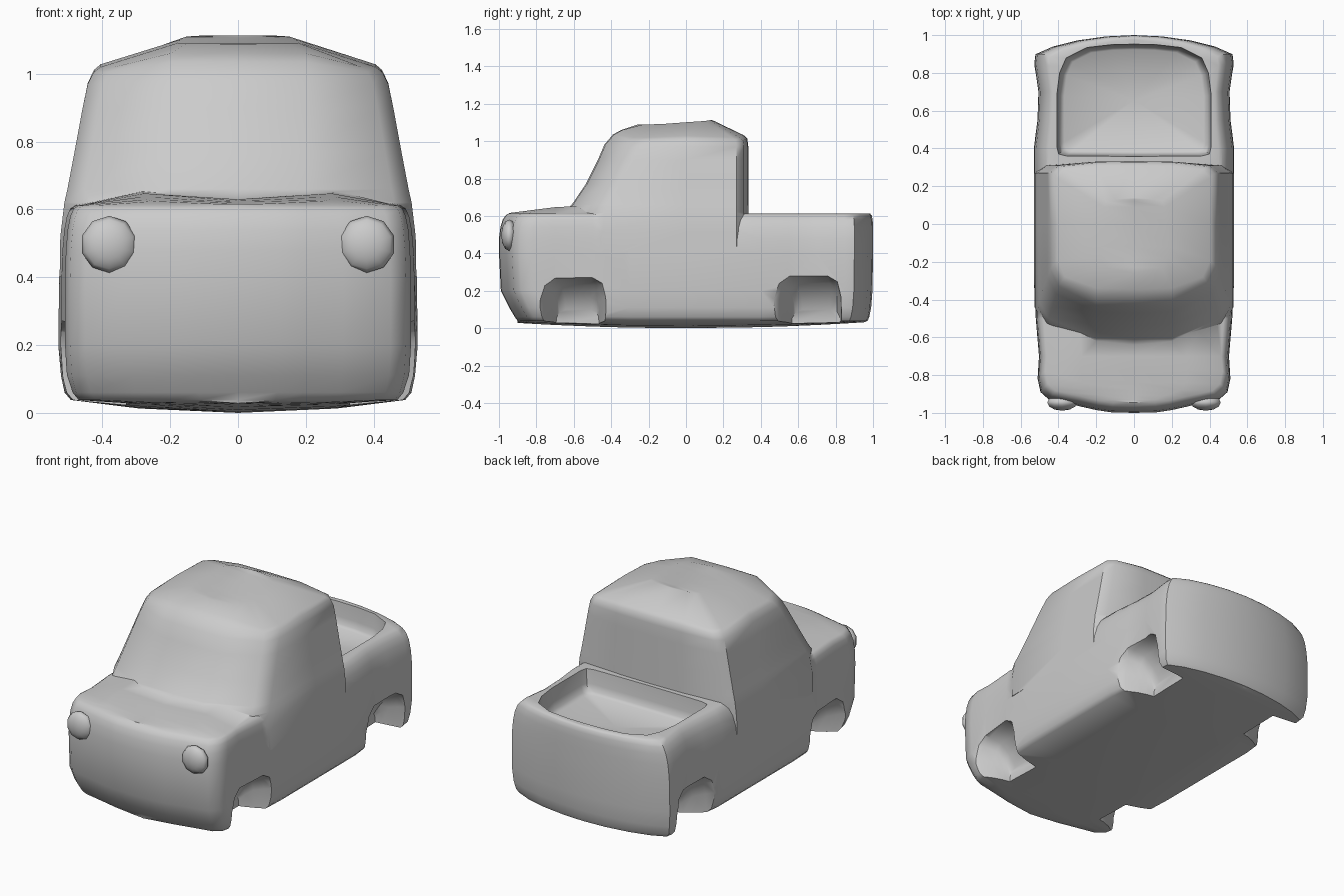
import bpy, bmesh

if "Cube" in bpy.data.objects:
    bpy.data.objects.remove(bpy.data.objects["Cube"])


def loft(name, rings, cap=True):
    """Skin a list of closed rings that share a point count."""
    bm = bmesh.new()
    loops = [[bm.verts.new(p) for p in ring] for ring in rings]
    n = len(loops[0])
    for a, b in zip(loops, loops[1:]):
        for i in range(n):
            j = (i + 1) % n
            bm.faces.new((a[i], a[j], b[j], b[i]))
    if cap:
        bm.faces.new(loops[0])
        bm.faces.new(loops[-1])
    bmesh.ops.remove_doubles(bm, verts=bm.verts, dist=0.0005)
    bmesh.ops.recalc_face_normals(bm, faces=bm.faces)
    mesh = bpy.data.meshes.new(name)
    bm.to_mesh(mesh)
    bm.free()
    ob = bpy.data.objects.new(name, mesh)
    bpy.context.collection.objects.link(ob)
    return ob


def mirrored(half):
    """Close a half outline (front centre to rear centre) across x = 0."""
    return half + [(-p[0],) + tuple(p[1:]) for p in half[-2:0:-1]]


def boolean(target, tool, operation):
    mod = target.modifiers.new(operation, 'BOOLEAN')
    mod.object, mod.operation, mod.solver = tool, operation, 'EXACT'
    bpy.context.view_layer.objects.active = target
    bpy.ops.object.modifier_apply(modifier=mod.name)
    bpy.data.objects.remove(tool)


def smooth(ob, angle):
    bpy.ops.object.select_all(action='DESELECT')
    ob.select_set(True)
    bpy.context.view_layer.objects.active = ob
    bpy.ops.object.shade_smooth_by_angle(angle=angle)


# Lower body: plan outline stacked from floor to bonnet and bed rim
PLAN = [(0, -1), (.12, -.997), (.2, -.985), (.31, -.96), (.45, -.93), (.495, -.89), (.51, -.82),
        (.503, -.7), (.52, -.5), (.53, -.3), (.53, 0), (.53, .4), (.512, .55), (.507, .7),
        (.528, .85), (.522, .9), (.43, .94), (.3, .972), (.15, .993), (0, 1)]


def body_ring(z, sx, front, rear, bump=0.0, bow=0.0):
    half = []
    for x, y in PLAN:
        k = sx[0] if y < -.4 else sx[1]
        yy = y * (front if y < -.8 else rear if y > .8 else 1)
        rise = bump * min(1, max(0, (yy + .96) / .33)) if yy < 0 else 0
        half.append((x * k, yy, z + rise + bow * yy * yy))
    return mirrored(half)


body = loft("truck_body", [
    body_ring(0, (0, 0), .90, .96, bow=.035),
    body_ring(.013, (.55, .55), .90, .96, bow=.025),
    body_ring(.038, (.93, .93), .90, .97),
    body_ring(.06, (.965, .965), .915, .98),
    body_ring(.11, (.99, .985), .945, .99),
    body_ring(.2, (1, 1), .99, .997),
    body_ring(.4, (1, .995), 1, 1),
    body_ring(.48, (.995, .98), 1, 1),
    body_ring(.54, (.985, .955), .992, 1),
    body_ring(.58, (.97, .92), .98, .998),
    body_ring(.603, (.95, .88), .965, .993),
    body_ring(.612, (.92, .845), .95, .985),
    body_ring(.614, (.55, .55), .945, .982, bump=.042),
    body_ring(.614, (0, 0), .945, .982, bump=.02)], cap=False)


# Cab: bowed windscreen, upright rear wall, domed roof
def cab_ring(z, x, yf, yc, dome=0.0, rear=.33, kx=1.0):
    half = [(0, yf - .006, z + dome), (.2, yf, z + dome), (.9 * x, yc - .03, z), (x, yc + .06, z),
            (x, 0, z + dome * .2), (x, rear - .06, z), (.9 * x, rear - .02, z),
            (.2, rear, z + dome * .3), (0, rear + .003, z + dome * .3)]
    return mirrored([(px * kx, py, pz) for px, py, pz in half])


def roof_ring(kx):
    half = [(0, -.26, 1.088), (.15, -.23, 1.089), (.18, -.18, 1.09), (.18, -.12, 1.092),
            (.17, 0, 1.101), (.16, .09, 1.107), (.15, .12, 1.11), (.1, .13, 1.113),
            (0, .14, 1.113)]
    return mirrored([(x * kx, y, z) for x, y, z in half])


cab = loft("cab", [
    cab_ring(.4, .52, -.62, -.50, kx=0),
    cab_ring(.4, .526, -.62, -.50),
    cab_ring(.52, .524, -.64, -.505),
    cab_ring(.62, .512, -.645, -.495),
    cab_ring(.66, .503, -.605, -.47),
    cab_ring(.77, .482, -.53, -.41),
    cab_ring(.9, .458, -.465, -.34),
    cab_ring(.97, .443, -.43, -.30, dome=.012),
    cab_ring(1.005, .425, -.385, -.275, dome=.03, rear=.325),
    cab_ring(1.02, .405, -.34, -.25, dome=.04, rear=.305),
    roof_ring(1), roof_ring(0)], cap=False)
boolean(body, cab, 'UNION')

# Load bed recess
BED = [(0, .357), (.36, .36), (.4, .37), (.41, .41), (.41, .68), (.395, .8), (.36, .88),
       (.25, .935), (.12, .95), (0, .953)]


def bed_ring(z, k):
    return mirrored([(x * k, .655 + (y - .655) * k, z) for x, y in BED])


bed = loft("bed_cutter", [bed_ring(.475, 0), bed_ring(.475, .9), bed_ring(.49, .95),
                          bed_ring(.53, .975), bed_ring(.622, 1), bed_ring(.64, 1),
                          bed_ring(.64, 0)], cap=False)
bed.hide_render = True
boolean(body, bed, 'DIFFERENCE')


# Wheel arch recesses, roof curving down to a narrower inner end
def arch(y0, y1, top, in0, in1):
    for s in (-1, 1):
        rings = []
        for x, t, h in ((.33, 0, .1), (.37, .1, .17), (.42, .3, top - .045),
                        (.48, .65, top - .015), (.53, 1, top), (.6, 1.1, top + .01)):
            a, b = in0 + (y0 - in0) * t, in1 + (y1 - in1) * t
            w = b - a
            rings.append([(s * x, a, -.1), (s * x, a + .03 * w, h * .55), (s * x, a + .1 * w, h * .85),
                          (s * x, a + .24 * w, h), (s * x, a + .78 * w, h),
                          (s * x, a + .92 * w, h * .88), (s * x, a + .97 * w, h * .6), (s * x, b, -.1)])
        cutter = loft("arch_cutter", rings)
        cutter.hide_render = True
        boolean(body, cutter, 'DIFFERENCE')


arch(.45, .84, .285, .56, .83)
arch(-.81, -.415, .275, -.70, -.46)
smooth(body, .8)

# Headlamps: flattened ten-sided domes
for side, label in ((-1, "left"), (1, "right")):
    bpy.ops.mesh.primitive_uv_sphere_add(segments=10, ring_count=6, radius=1,
                                         location=(side * .38, -.945, .497), rotation=(1.5708, 0, 0))
    lamp = bpy.context.object
    lamp.name = label + "_headlamp"
    lamp.scale = (.084, .084, .043)
    smooth(lamp, .9)
